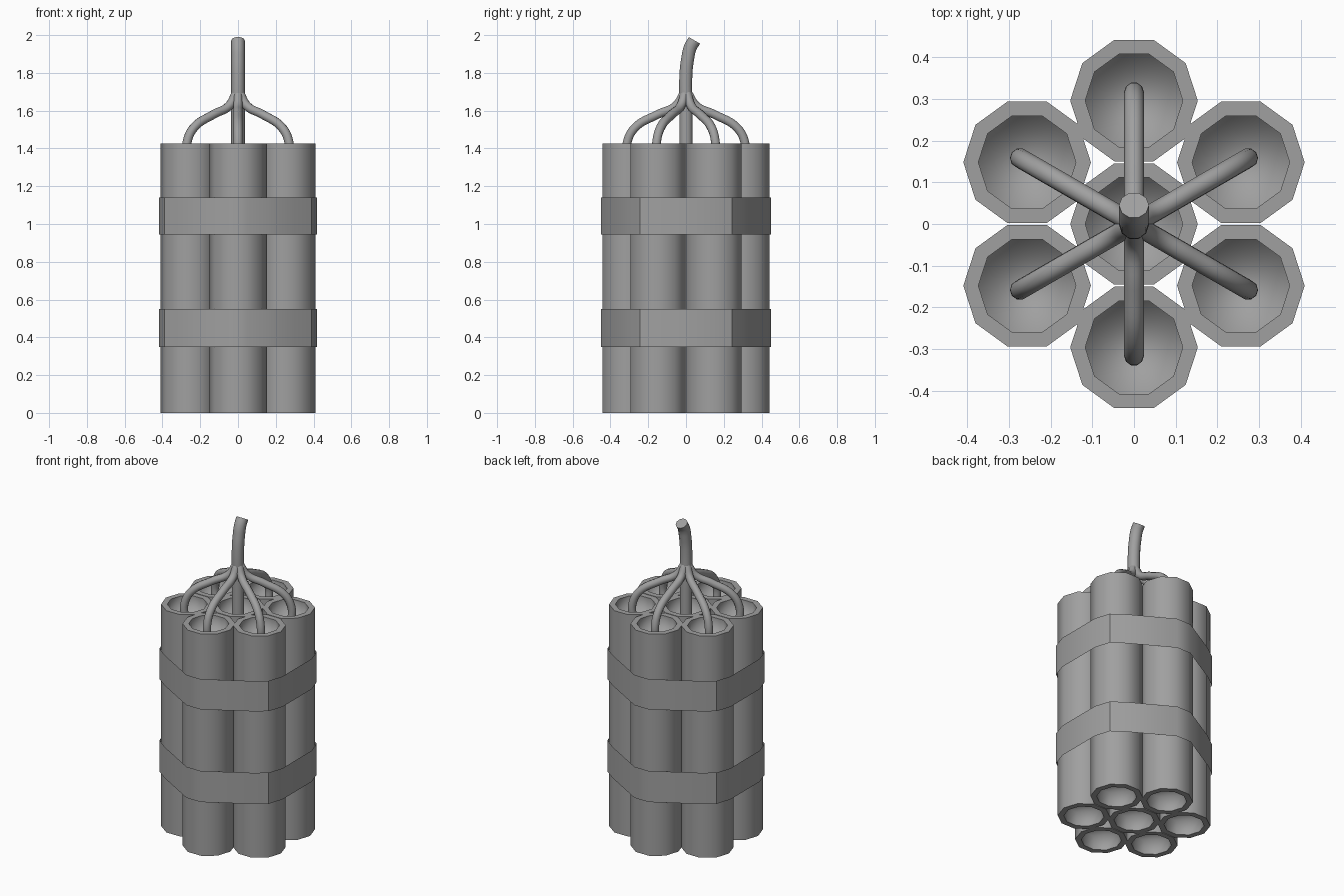
import bpy
import bmesh
from math import radians, cos, sin

cube = bpy.data.objects.get("Cube")
if cube:
    bpy.data.objects.remove(cube, do_unlink=True)

SIDES = 10
STICK_R, HOLE_R, BAND_R = 0.153, 0.117, 0.163
SPACING, HEIGHT, DEPTH = 0.296, 1.425, 0.09
ANGLES = [30 + 60 * i for i in range(6)]

grey = bpy.data.materials.new("plain_grey")
grey.use_nodes = True
colour = (0.35, 0.35, 0.35, 1)
grey.diffuse_color = colour
grey.node_tree.nodes["Principled BSDF"].inputs["Base Color"].default_value = colour


def polar(r, deg):
    return r * cos(radians(deg)), r * sin(radians(deg))


def add_object(name, data):
    obj = bpy.data.objects.new(name, data)
    bpy.context.collection.objects.link(obj)
    data.materials.append(grey)
    return obj


def bridge(bm, a, b):
    n = len(a)
    for i in range(n):
        j = (i + 1) % n
        bm.faces.new((a[i], a[j], b[j], b[i]))


# Stick: ten-sided tube with a recessed, closed end at top and bottom
def make_stick_mesh():
    bm = bmesh.new()
    profile = [(HOLE_R, DEPTH), (HOLE_R, 0), (STICK_R, 0),
               (STICK_R, HEIGHT), (HOLE_R, HEIGHT), (HOLE_R, HEIGHT - DEPTH)]
    rings = []
    for r, z in profile:
        rings.append([bm.verts.new((*polar(r, 360 * i / SIDES), z)) for i in range(SIDES)])
    for a, b in zip(rings, rings[1:]):
        bridge(bm, a, b)
    bm.faces.new(rings[0])
    bm.faces.new(rings[-1])
    bmesh.ops.recalc_face_normals(bm, faces=bm.faces)
    for f in bm.faces:
        f.smooth = True
    # crisp rims, soft recesses
    for ring in rings[1:-1]:
        for i in range(SIDES):
            bm.edges.get((ring[i], ring[(i + 1) % SIDES])).smooth = False
    mesh = bpy.data.meshes.new("stick")
    bm.to_mesh(mesh)
    bm.free()
    return mesh


stick_mesh = make_stick_mesh()
stick_mesh.materials.append(grey)
centres = [(0, 0)] + [polar(SPACING, a) for a in ANGLES]
for i, (x, y) in enumerate(centres):
    stick = bpy.data.objects.new("centre_stick" if i == 0 else f"outer_stick_{i}", stick_mesh)
    stick.location = (x, y, 0)
    bpy.context.collection.objects.link(stick)


# Bands: thin open strips stretched round the outer sticks
def make_band(name, low, high):
    outline = []
    for a in ANGLES:
        cx, cy = polar(SPACING, a)
        for k in range(-SIDES, 2 * SIDES):
            v = 360 * k / SIDES
            if abs(v - a) < 48:
                px, py = polar(BAND_R, v)
                outline.append((cx + px, cy + py))
    bm = bmesh.new()
    lower, upper = [[bm.verts.new((x, y, z)) for x, y in outline] for z in (low, high)]
    bridge(bm, lower, upper)
    mesh = bpy.data.meshes.new(name)
    bm.to_mesh(mesh)
    bm.free()
    obj = add_object(name, mesh)
    bpy.ops.object.select_all(action='DESELECT')
    obj.select_set(True)
    bpy.context.view_layer.objects.active = obj
    bpy.ops.object.shade_smooth_by_angle(angle=radians(30))


make_band("lower_band", 0.35, 0.55)
make_band("upper_band", 0.945, 1.14)


# Fuses: round wires along smooth paths
def make_wire(name, points, radius):
    curve = bpy.data.curves.new(name, 'CURVE')
    curve.dimensions = '3D'
    curve.bevel_depth = radius
    curve.bevel_resolution = 3
    curve.resolution_u = 6
    curve.use_fill_caps = True
    spline = curve.splines.new('BEZIER')
    spline.bezier_points.add(len(points) - 1)
    for bp, co in zip(spline.bezier_points, points):
        bp.co = co
        bp.handle_left_type = bp.handle_right_type = 'AUTO'
    return add_object(name, curve)


branch = [(0.312, HEIGHT - DEPTH), (0.312, 1.43), (0.27, 1.51),
          (0.15, 1.58), (0.055, 1.625), (0.012, 1.69)]
for i, a in enumerate(ANGLES):
    make_wire(f"branch_fuse_{i + 1}", [(*polar(r, a), z) for r, z in branch], 0.024)

main = [(0, HEIGHT - DEPTH), (0, 1.6), (0, 1.8), (0.008, 1.87), (0.023, 1.935), (0.045, 1.972)]
make_wire("main_fuse", [(0, y, z) for y, z in main], 0.036)
